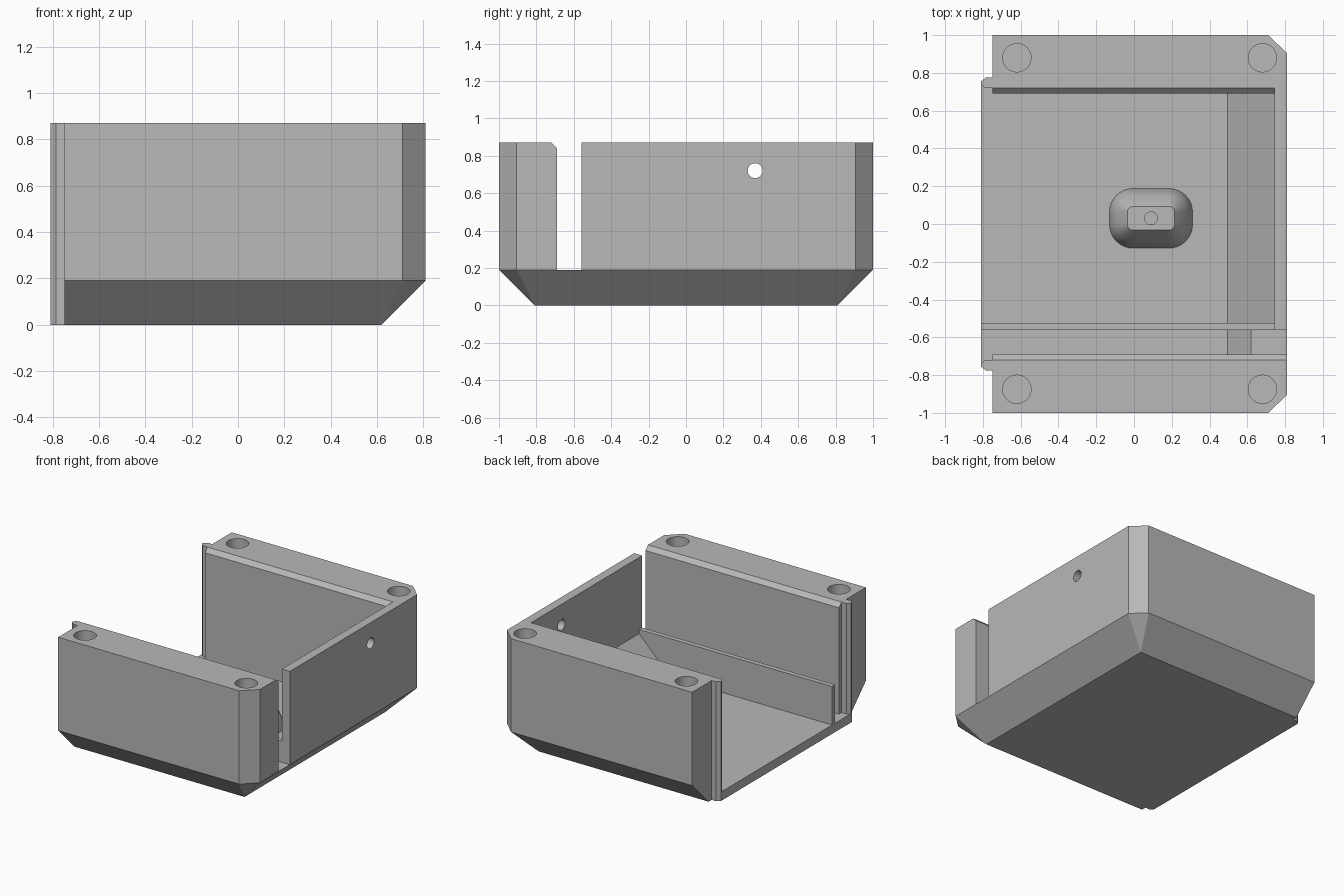
import bpy, bmesh, math
from mathutils import Matrix, Vector

cube = bpy.data.objects.get("Cube")
if cube:
    bpy.data.objects.remove(cube, do_unlink=True)

grey = bpy.data.materials.new("plain grey")
grey.use_nodes = True
shade = (0.48, 0.48, 0.48, 1)
grey.diffuse_color = shade
grey.node_tree.nodes["Principled BSDF"].inputs["Base Color"].default_value = shade

TOP, FLOOR, SHELF = 0.87, 0.065, 0.19
INNER, BACK_EDGE, SIDE = 0.69, -0.75, 0.81


def finish(name, bm):
    bmesh.ops.recalc_face_normals(bm, faces=bm.faces)
    mesh = bpy.data.meshes.new(name)
    bm.to_mesh(mesh)
    bm.free()
    mesh.materials.append(grey)
    obj = bpy.data.objects.new(name, mesh)
    bpy.context.collection.objects.link(obj)
    return obj


def prism(name, profile, axis, start, end):
    """Extrude a 2D profile along x, y or z."""
    def place(p, d):
        return {"x": (d, p[0], p[1]), "y": (p[0], d, p[1]), "z": (p[0], p[1], d)}[axis]
    bm = bmesh.new()
    face = bm.faces.new([bm.verts.new(place(p, start)) for p in profile])
    grown = bmesh.ops.extrude_face_region(bm, geom=[face])["geom"]
    move = Vector(place((0, 0), end - start))
    bmesh.ops.translate(bm, vec=move, verts=[v for v in grown if isinstance(v, bmesh.types.BMVert)])
    return finish(name, bm)


def box(name, x0, x1, y0, y1, z0, z1):
    return prism(name, [(x0, y0), (x1, y0), (x1, y1), (x0, y1)], "z", z0, z1)


def cylinder(name, radius, a, b, axis, start, end):
    ring = [(a + radius * math.cos(math.tau * i / 32), b + radius * math.sin(math.tau * i / 32))
            for i in range(32)]
    return prism(name, ring, axis, start, end)


def cut(target, cutter):
    cutter.hide_render = True
    mod = target.modifiers.new("cut", "BOOLEAN")
    mod.operation, mod.solver, mod.object = "DIFFERENCE", "EXACT", cutter
    bpy.context.view_layer.objects.active = target
    bpy.ops.object.modifier_apply(modifier=mod.name)
    bpy.data.objects.remove(cutter, do_unlink=True)


def smooth(obj, angle=30):
    bpy.ops.object.select_all(action="DESELECT")
    obj.select_set(True)
    bpy.context.view_layer.objects.active = obj
    bpy.ops.object.shade_smooth_by_angle(angle=math.radians(angle))


# Solid outer shell with sloped base edges and clipped corners
bm = bmesh.new()
for s in (-1, 1):
    for x in (BACK_EDGE, 0.62):
        bm.verts.new((x, s * 0.81, 0))
    for z in (SHELF, TOP):
        for x, y in ((BACK_EDGE, 1), (0.71, 1), (SIDE, 0.905)):
            bm.verts.new((x, s * y, z))
bmesh.ops.convex_hull(bm, input=bm.verts)
bmesh.ops.dissolve_limit(bm, angle_limit=0.01, verts=bm.verts, edges=bm.edges)
housing = finish("housing", bm)

# Interior with a sloped side, open at the other end
cut(housing, prism("cavity_cutter", [(-1, FLOOR), (0.495, FLOOR), (0.745, 0.315), (0.745, 1.2), (-1, 1.2)],
                   "y", -INNER, INNER))

# Slot through the side wall
cut(housing, box("slot_cutter", 0.62, 1, -INNER, -0.56, SHELF, 1.2))

# Chamfers on the inner top edges of both thick walls
for s, end in ((1, 0.745), (-1, 1)):
    cut(housing, prism("chamfer_cutter", [(s * 0.64, 0.79), (s * 0.77, 0.92), (s * 0.64, 0.92)], "x", -1, end)
        if s > 0 else
        prism("chamfer_cutter", [(-INNER, 0.84), (-0.74, 0.89), (-INNER, 0.89)], "x", -1, end))

# Screw holes and the small side hole
for x in (-0.62, 0.68):
    for y in (-0.875, 0.88):
        cut(housing, cylinder("screw_cutter", 0.075, x, y, "z", 0.45, 1))
cut(housing, cylinder("side_hole_cutter", 0.04, 0.37, 0.72, "x", 0.6, 1))
smooth(housing)

# Floor lip and the two upright tongues at the open end
prism("floor_lip", [(BACK_EDGE, -0.74), (BACK_EDGE, 0.74), (-SIDE, 0.74), (-SIDE, -0.74)], "z", 0, FLOOR)
tongue = [(BACK_EDGE, 0.775), (-0.785, 0.775), (-SIDE, 0.755), (-SIDE, 0.74), (-0.79, 0.72), (BACK_EDGE, 0.72)]
for name, s in (("back_tongue", 1), ("front_tongue", -1)):
    prism(name, [(x, s * y) for x, y in tongue], "z", 0, TOP)

# Low inner partition
prism("partition", [(-SIDE, 0.03), (0.5, 0.03), (0.76, 0.29), (0.76, 0.345), (-SIDE, 0.345)], "y", -0.56, -0.525)


# Raised rounded boss on the floor
def rounded_loop(bm, inset, radius, z):
    half_x, half_y = 0.22 - inset, 0.158 - inset
    loop = []
    for q in range(4):
        sx, sy = (1, -1, -1, 1)[q], (1, 1, -1, -1)[q]
        for i in range(9):
            a = math.pi / 2 * (q + i / 8)
            loop.append(bm.verts.new((0.09 + sx * (half_x - radius) + radius * math.cos(a),
                                      0.03 + sy * (half_y - radius) + radius * math.sin(a), z)))
    return loop


bm = bmesh.new()
loops = [rounded_loop(bm, *step) for step in
         ((0, 0.125, 0.05), (0, 0.125, FLOOR), (0.035, 0.095, 0.165), (0.095, 0.03, 0.235))]
for low, high in zip(loops, loops[1:]):
    for i in range(len(low)):
        j = (i + 1) % len(low)
        bm.faces.new((low[i], low[j], high[j], high[i]))
bm.faces.new(loops[0])
bm.faces.new(loops[-1])
boss = finish("floor_boss", bm)
cut(boss, cylinder("boss_hole_cutter", 0.034, 0.09, 0.03, "z", 0.17, 0.4))
smooth(boss, 25)
